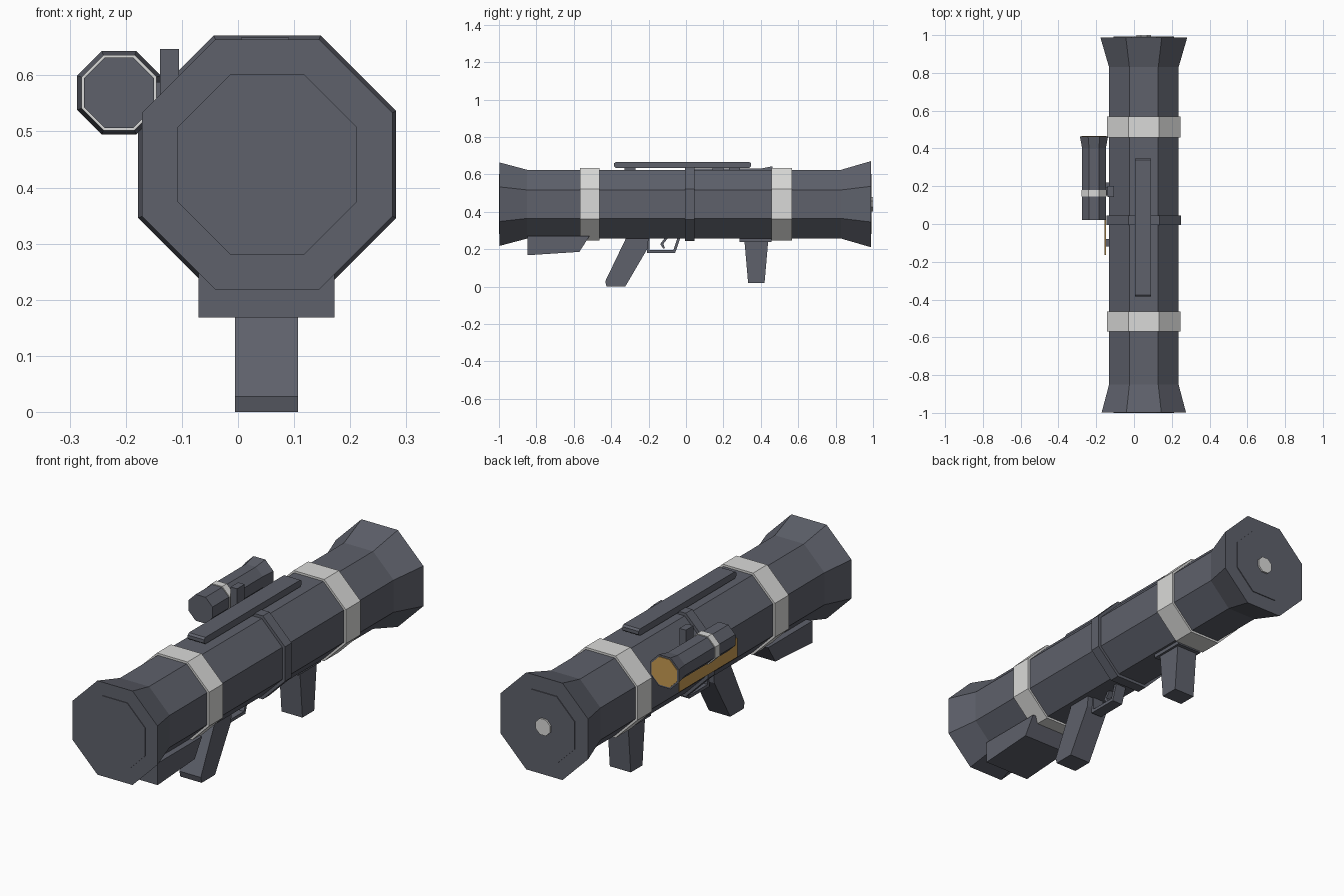
import bpy, bmesh, math

cube = bpy.data.objects.get("Cube")
if cube:
    bpy.data.objects.remove(cube, do_unlink=True)


def material(name, rgb):
    m = bpy.data.materials.new(name)
    m.use_nodes = True
    col = (*rgb, 1.0)
    m.diffuse_color = col
    bsdf = m.node_tree.nodes["Principled BSDF"]
    bsdf.inputs["Base Color"].default_value = col
    bsdf.inputs["Roughness"].default_value = 0.8
    return m


GUNMETAL = material("gunmetal", (0.112, 0.119, 0.147))
LIGHT = material("light grey", (0.70, 0.70, 0.69))
AMBER = material("amber", (0.58, 0.33, 0.085))

AXIS = (0.052, 0.441)     # centre line of the main tube (x, z)
SIGHT = (-0.212, 0.569)   # centre line of the sight (x, z)


def finish(name, bm, mat):
    bmesh.ops.recalc_face_normals(bm, faces=bm.faces)
    mesh = bpy.data.meshes.new(name)
    bm.to_mesh(mesh)
    bm.free()
    mesh.materials.append(mat)
    ob = bpy.data.objects.new(name, mesh)
    bpy.context.collection.objects.link(ob)
    return ob


def octagon(name, centre, sections, mat=GUNMETAL):
    """Eight-sided body along y from (y, flat radius) sections."""
    bm = bmesh.new()
    rings = []
    for y, flat in sections:
        r = flat / math.cos(math.pi / 8)
        angles = [math.pi * (2 * i + 1) / 8 for i in range(8)]
        rings.append([bm.verts.new((centre[0] + r * math.cos(a), y,
                                    centre[1] + r * math.sin(a))) for a in angles])
    for a, b in zip(rings, rings[1:]):
        for i in range(8):
            j = (i + 1) % 8
            bm.faces.new((a[i], a[j], b[j], b[i]))
    bm.faces.new(rings[0])
    bm.faces.new(rings[-1])
    return finish(name, bm, mat)


def prism(name, profile, x, half, mat=GUNMETAL):
    """Side profile of (y, z) points given thickness across x."""
    bm = bmesh.new()
    face = bm.faces.new([bm.verts.new((x - half, y, z)) for y, z in profile])
    out = bmesh.ops.extrude_face_region(bm, geom=[face])
    moved = [v for v in out["geom"] if isinstance(v, bmesh.types.BMVert)]
    bmesh.ops.translate(bm, verts=moved, vec=(2 * half, 0, 0))
    return finish(name, bm, mat)


def box(name, x, half, y0, y1, z0, z1, mat=GUNMETAL):
    return prism(name, [(y0, z0), (y1, z0), (y1, z1), (y0, z1)], x, half, mat)


# Main tube with flared ends and raised end caps
octagon("launch_tube", AXIS, [(-0.997, 0.223), (-0.85, 0.184), (0.83, 0.184), (0.988, 0.23)])
octagon("front_cap", AXIS, [(-1.0, 0.16), (-0.99, 0.16)])
octagon("rear_cap", AXIS, [(0.98, 0.16), (0.992, 0.16)])
octagon("rear_vent", AXIS, [(0.985, 0.038), (1.0, 0.038)], LIGHT)

# Bands around the tube
octagon("front_band", AXIS, [(-0.568, 0.194), (-0.463, 0.194)], LIGHT)
octagon("rear_band", AXIS, [(0.457, 0.194), (0.568, 0.194)], LIGHT)
octagon("middle_band", AXIS, [(-0.005, 0.198), (0.045, 0.198)])

# Top rail on two feet
prism("top_rail", [(-0.385, 0.643), (-0.375, 0.635), (0.338, 0.635), (0.348, 0.643),
                   (0.348, 0.659), (0.338, 0.667), (-0.375, 0.667), (-0.385, 0.659)],
      0.048, 0.043)
for side, y in (("front", -0.3), ("rear", 0.26)):
    box(side + "_rail_foot", 0.048, 0.025, y - 0.03, y + 0.03, 0.615, 0.64)

# Sight, its mount and the side plate
octagon("sight_body", SIGHT, [(0.022, 0.0625), (0.40, 0.0625), (0.463, 0.0745)])
octagon("sight_band", SIGHT, [(0.145, 0.067), (0.18, 0.067)], LIGHT)
octagon("sight_lens", SIGHT, [(0.455, 0.066), (0.466, 0.066)], AMBER)
box("sight_mount", -0.122, 0.017, 0.143, 0.2, 0.53, 0.647)
box("sight_bracket", -0.145, 0.025, 0.15, 0.193, 0.555, 0.588)
box("side_plate", -0.152, 0.003, -0.165, 0.27, 0.385, 0.475, AMBER)
for y in (-0.1, 0.2):
    box("side_plate_spacer", -0.14, 0.011, y - 0.02, y + 0.02, 0.41, 0.45)

# Underside: shoulder rest, pistol grip, foregrip
prism("shoulder_rest", [(-0.848, 0.168), (-0.57, 0.186), (-0.515, 0.272), (-0.848, 0.272)],
      0.051, 0.121)
prism("pistol_grip", [(-0.425, 0.0), (-0.325, 0.0), (-0.205, 0.205), (-0.2, 0.265),
                      (-0.318, 0.265), (-0.432, 0.028)], 0.051, 0.056)
box("foregrip_base", 0.051, 0.066, 0.285, 0.457, 0.24, 0.265)
prism("foregrip", [(0.332, 0.02), (0.42, 0.02), (0.44, 0.25), (0.312, 0.25)], 0.051, 0.055)

# Trigger and its guard
prism("trigger_guard", [(-0.208, 0.18), (-0.058, 0.18), (-0.03, 0.262), (-0.045, 0.262),
                        (-0.068, 0.195), (-0.195, 0.195), (-0.195, 0.262), (-0.208, 0.262)],
      0.051, 0.028)
prism("trigger", [(-0.112, 0.262), (-0.138, 0.228), (-0.122, 0.203), (-0.112, 0.207),
                  (-0.122, 0.228), (-0.095, 0.262)], 0.051, 0.012)
